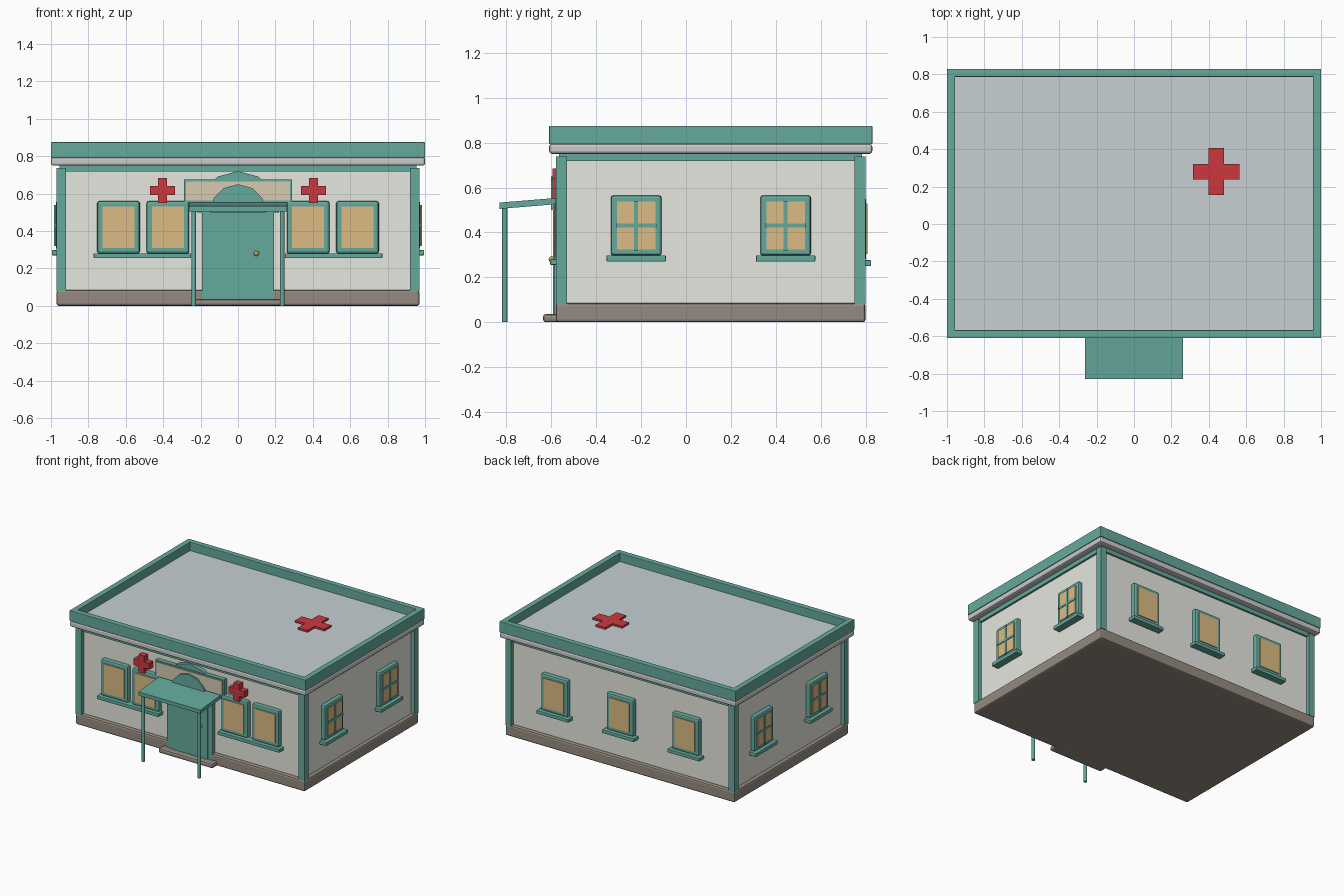
import bpy, bmesh, math
from mathutils import Matrix

if "Cube" in bpy.data.objects:
    bpy.data.objects.remove(bpy.data.objects["Cube"])

COLORS = {
    "teal": (0.13, 0.40, 0.34), "wall": (0.80, 0.80, 0.75), "stone": (0.30, 0.26, 0.22),
    "glass": (0.72, 0.50, 0.23), "red": (0.60, 0.04, 0.05), "roof": (0.57, 0.63, 0.65),
    "cornice": (0.60, 0.60, 0.62), "beige": (0.68, 0.59, 0.44), "brass": (0.55, 0.38, 0.12),
}
MATS = {}
for key, c in COLORS.items():
    MATS[key] = bpy.data.materials.new(key)
    MATS[key].diffuse_color = (*c, 1)


def finish(name, bm, mat, bevel=0, segments=2):
    bmesh.ops.recalc_face_normals(bm, faces=bm.faces)
    me = bpy.data.meshes.new(name)
    bm.to_mesh(me)
    bm.free()
    me.materials.append(MATS[mat])
    ob = bpy.data.objects.new(name, me)
    bpy.context.collection.objects.link(ob)
    if bevel:
        m = ob.modifiers.new("bevel", "BEVEL")
        m.width, m.segments = bevel, segments
    return ob


def box(name, x, y, z, mat, bevel=0):
    bm = bmesh.new()
    bmesh.ops.create_cube(bm, size=1)
    for v in bm.verts:
        for i, (a, b) in enumerate((x, y, z)):
            v.co[i] = (a + b) / 2 + v.co[i] * (b - a)
    return finish(name, bm, mat, bevel)


def prism(name, pts, depth, mat, matrix):
    """Extrude a flat outline along local z, then place it."""
    bm = bmesh.new()
    f = bm.faces.new([bm.verts.new((u, v, 0)) for u, v in pts])
    r = bmesh.ops.extrude_face_region(bm, geom=[f])
    for e in r["geom"]:
        if isinstance(e, bmesh.types.BMVert):
            e.co.z += depth
    bm.transform(matrix)
    return finish(name, bm, mat)


def cross_pts(r, h):
    return [(-h, -r), (h, -r), (h, -h), (r, -h), (r, h), (h, h),
            (h, r), (-h, r), (-h, h), (-r, h), (-r, -h), (-h, -h)]


WALL = {"front": -0.55, "back": 0.77, "left": -0.94, "right": 0.94}


def on_wall(side, name, u, z, out, mat, bevel=0):
    """Box on a wall: u along it, out = how far it stands proud."""
    w = WALL[side]
    s = 1 if w > 0 else -1
    d = tuple(sorted((w - s * 0.02, w + s * out)))
    x, y = (u, d) if side in ("front", "back") else (d, u)
    return box(f"{side}_{name}", x, y, z, mat, bevel)


def window(side, u, w, z0, z1, rim):
    on_wall(side, "window_frame", (u - w / 2, u + w / 2), (z0, z1), 0.033, "teal", 0.012)
    on_wall(side, "window_pane", (u - w / 2 + rim, u + w / 2 - rim),
            (z0 + rim, z1 - rim), 0.039, "glass")


# Building body
box("plinth", (-0.97, 0.97), (-0.58, 0.80), (0, 0.085), "stone", 0.012)
box("walls", (-0.94, 0.94), (-0.55, 0.77), (0.05, 0.76), "wall")
box("frieze", (-0.955, 0.955), (-0.565, 0.785), (0.718, 0.75), "teal")
for x in (-0.97, 0.92):
    for y in (-0.58, 0.75):
        box("corner_post", (x, x + 0.05), (y, y + 0.05), (0.08, 0.738), "teal")

# Cornice, roof deck and parapet
box("cornice", (-1, 1), (-0.61, 0.83), (0.75, 0.795), "cornice", 0.012)
box("roof_deck", (-0.97, 0.97), (-0.58, 0.80), (0.785, 0.81), "roof")
for x in (-1, 0.957):
    box("parapet_side", (x, x + 0.043), (-0.61, 0.83), (0.793, 0.875), "teal", 0.004)
for y in (-0.61, 0.787):
    box("parapet_end", (-0.96, 0.96), (y, y + 0.043), (0.793, 0.875), "teal", 0.004)
prism("roof_cross", cross_pts(0.125, 0.041), 0.025, "red", Matrix.Translation((0.44, 0.28, 0.8)))

# Front windows in pairs with shared sills, and wall crosses
UPRIGHT = Matrix.Rotation(math.pi / 2, 4, "X")
for s in (-1, 1):
    for u in (0.375, 0.639):
        window("front", s * u, 0.228, 0.28, 0.56, 0.029)
    on_wall("front", "sill", tuple(sorted((s * 0.25, s * 0.772))), (0.255, 0.281), 0.055, "teal", 0.004)
    prism("front_cross", cross_pts(0.067, 0.024), 0.06, "red",
          Matrix.Translation((s * 0.403, -0.535, 0.617)) @ UPRIGHT)

# Back windows
for u in (-0.555, 0, 0.555):
    window("back", u, 0.228, 0.275, 0.557, 0.029)
    on_wall("back", "sill", (u - 0.135, u + 0.135), (0.25, 0.276), 0.055, "teal", 0.004)

# Side windows with glazing bars
for side in ("left", "right"):
    for u in (-0.222, 0.444):
        window(side, u, 0.226, 0.297, 0.565, 0.027)
        on_wall(side, "window_bar_upright", (u - 0.009, u + 0.009), (0.32, 0.54), 0.044, "teal")
        on_wall(side, "window_bar_level", (u - 0.09, u + 0.09), (0.421, 0.439), 0.044, "teal")
        on_wall(side, "sill", (u - 0.132, u + 0.132), (0.27, 0.298), 0.055, "teal", 0.004)

# Entrance: step, door, knob
box("door_step", (-0.23, 0.23), (-0.637, -0.56), (0, 0.036), "stone", 0.012)
on_wall("front", "door_frame", (-0.192, 0.192), (0.036, 0.54), 0.035, "teal")
on_wall("front", "door", (-0.155, 0.155), (0.036, 0.515), 0.042, "teal")
bm = bmesh.new()
bmesh.ops.create_uvsphere(bm, u_segments=12, v_segments=8, radius=0.014,
                          matrix=Matrix.Translation((0.098, -0.598, 0.28)))
for f in bm.faces:
    f.smooth = True
finish("door_knob", bm, "brass")

# Sign board with arched backing and arched front piece
on_wall("front", "sign_frame", (-0.29, 0.29), (0.552, 0.676), 0.034, "teal")
on_wall("front", "sign_panel", (-0.278, 0.278), (0.562, 0.666), 0.04, "beige")
for name, r, depth in (("arch_back", 0.22, 0.045), ("arch_front", 0.15, 0.066)):
    arc = [(r * math.cos(math.radians(a)), r * math.sin(math.radians(a))) for a in range(0, 181, 30)]
    prism(name, arc, depth, "teal", Matrix.Translation((0, -0.535, 0.5)) @ UPRIGHT)

# Sloping canopy on two posts
prism("canopy", [(-0.83, 0.505), (-0.55, 0.528), (-0.55, 0.556), (-0.83, 0.533)], 0.524, "teal",
      Matrix(((0, 0, 1, -0.262), (1, 0, 0, 0), (0, 1, 0, 0), (0, 0, 0, 1))))
for s in (-1, 1):
    bm = bmesh.new()
    bmesh.ops.create_cone(bm, cap_ends=True, segments=12, radius1=0.0125, radius2=0.0125, depth=0.515,
                          matrix=Matrix.Translation((s * 0.236, -0.808, 0.2575)))
    finish("canopy_post", bm, "teal")

for m in bpy.data.materials:
    if m.users and not m.is_grease_pencil:
        m.use_nodes = True
        m.node_tree.nodes["Principled BSDF"].inputs["Base Color"].default_value = m.diffuse_color
